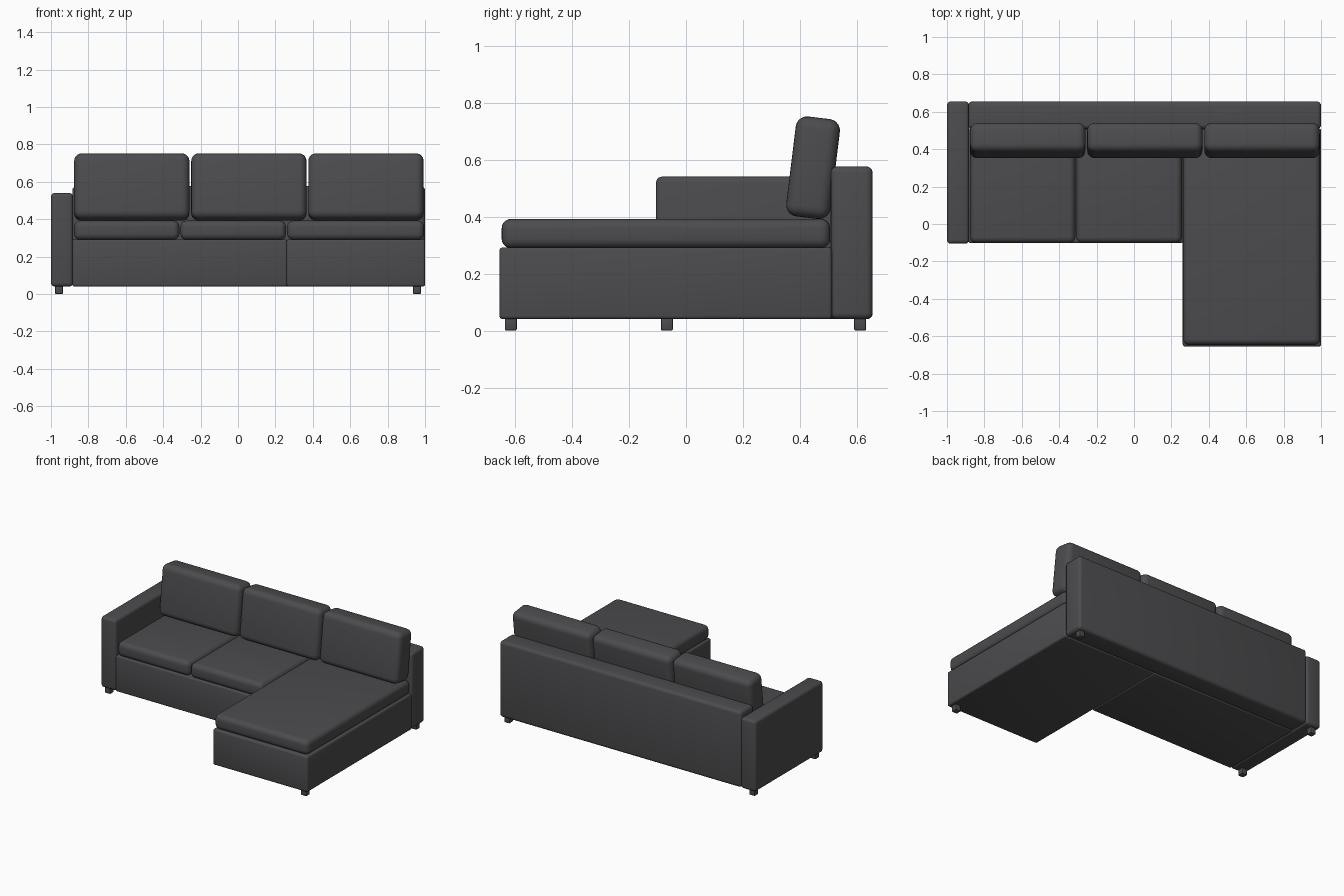
import bpy, bmesh, math
from mathutils import Matrix, Vector

if "Cube" in bpy.data.objects:
    bpy.data.objects.remove(bpy.data.objects["Cube"])


def material(name, colour):
    m = bpy.data.materials.new(name)
    m.diffuse_color = (*colour, 1)
    m.use_nodes = True
    m.node_tree.nodes["Principled BSDF"].inputs["Base Color"].default_value = m.diffuse_color
    return m


FABRIC = material("charcoal fabric", (0.072, 0.072, 0.077))


def rounded_box(name, x, y, z, radius, segments=4, tilt=0):
    """Box between the given (min, max) ranges with rounded edges, tilted about x."""
    ranges = (x, y, z)
    centre = Vector([(a + b) / 2 for a, b in ranges])
    size = [b - a for a, b in ranges]
    bm = bmesh.new()
    bmesh.ops.create_cube(bm, size=1, matrix=Matrix.Diagonal((*size, 1)))
    bmesh.ops.bevel(bm, geom=bm.edges[:], offset=radius, offset_type='OFFSET',
                    segments=segments, profile=0.5, affect='EDGES')
    mesh = bpy.data.meshes.new(name)
    bm.to_mesh(mesh)
    bm.free()
    mesh.materials.append(FABRIC)
    ob = bpy.data.objects.new(name, mesh)
    bpy.context.collection.objects.link(ob)
    ob.location = centre
    ob.rotation_euler.x = tilt
    bpy.ops.object.select_all(action='DESELECT')
    ob.select_set(True)
    bpy.context.view_layer.objects.active = ob
    bpy.ops.object.shade_smooth_by_angle(angle=math.radians(35))
    return ob


# Frame: arm, back and the two bases
rounded_box("arm", (-1.0, -0.882), (-0.105, 0.655), (0.04, 0.54), 0.02)
rounded_box("back_frame", (-0.886, 1.0), (0.508, 0.655), (0.04, 0.576), 0.022)
rounded_box("seat_base", (-0.885, 0.262), (-0.102, 0.512), (0.04, 0.292), 0.01, 3)
rounded_box("chaise_base", (0.26, 1.0), (-0.655, 0.512), (0.04, 0.292), 0.012, 3)

# Seat cushions
for i, x in enumerate([(-0.876, -0.314), (-0.308, 0.256)]):
    rounded_box(f"seat_cushion_{i + 1}", x, (-0.102, 0.506), (0.289, 0.392), 0.033, 5)
rounded_box("chaise_cushion", (0.263, 0.995), (-0.647, 0.506), (0.289, 0.392), 0.033, 5)

# Leaning back cushions
for i in range(3):
    x0 = -0.876 + i * 0.626
    rounded_box(f"back_cushion_{i + 1}", (x0, x0 + 0.616), (0.368, 0.524),
                (0.395, 0.748), 0.04, 5, tilt=math.radians(-7))

# Feet under the outer corners
for name, x, y in [("arm_front_foot", -0.957, -0.067), ("arm_back_foot", -0.957, 0.611),
                   ("chaise_front_foot", 0.957, -0.615), ("back_right_foot", 0.957, 0.611)]:
    rounded_box(name, (x - 0.021, x + 0.021), (y - 0.021, y + 0.021), (0.0, 0.045), 0.005, 2)
